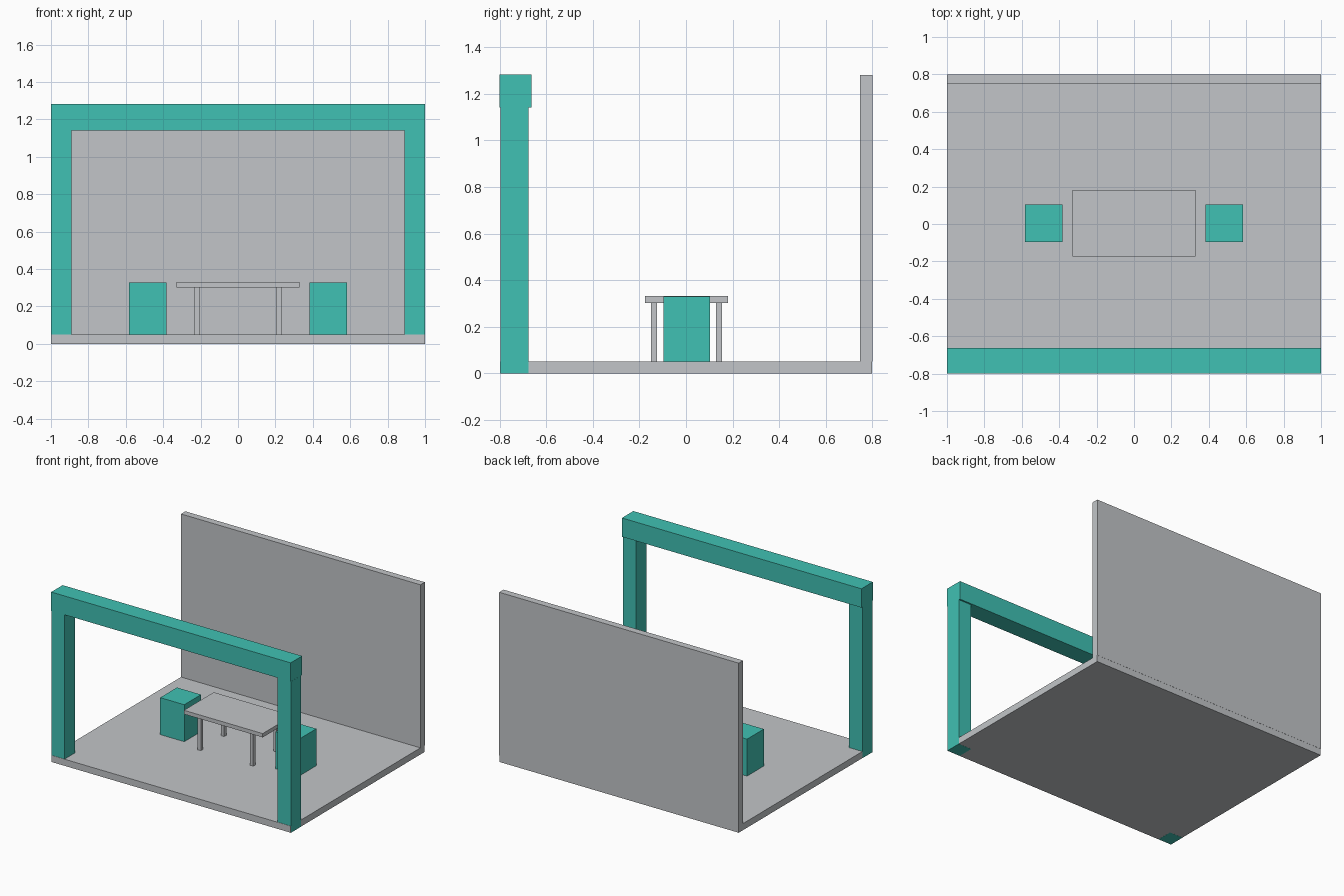
import bpy

if "Cube" in bpy.data.objects:
    bpy.data.objects.remove(bpy.data.objects["Cube"])


def material(name, rgb):
    m = bpy.data.materials.new(name)
    m.diffuse_color = (*rgb, 1.0)
    m.use_nodes = True
    m.node_tree.nodes["Principled BSDF"].inputs["Base Color"].default_value = m.diffuse_color
    return m


TEAL = material("teal", (0.051, 0.533, 0.451))
GRAY = material("light_gray", (0.540, 0.558, 0.578))


def box(name, x, y, z, mat):
    """Axis-aligned box from (min, max) ranges."""
    bpy.ops.mesh.primitive_cube_add(size=1)
    ob = bpy.context.object
    ob.name = ob.data.name = name
    ob.location = [(a + b) / 2 for a, b in (x, y, z)]
    ob.scale = [b - a for a, b in (x, y, z)]
    bpy.ops.object.transform_apply(location=True, rotation=False, scale=True)
    ob.data.materials.append(mat)
    return ob


def span(side, inner, outer):
    """Range mirrored to the left (-1) or right (1) side."""
    return tuple(sorted((side * inner, side * outer)))


FLOOR_TOP = 0.05

# Floor slab and back wall
box("floor", (-1, 1), (-0.799, 0.799), (0, FLOOR_TOP), GRAY)
box("back_wall", (-1, 1), (0.748, 0.80), (FLOOR_TOP, 1.281), GRAY)

# Front gateway: beam on two posts that run down through the floor
box("gate_beam", (-1, 1), (-0.80, -0.664), (1.141, 1.283), TEAL)
for side, label in ((-1, "left"), (1, "right")):
    box(f"gate_post_{label}", span(side, 0.89, 1.0005), (-0.797, -0.676),
        (-0.0005, 1.141), TEAL)

    # Block seats at the table ends
    box(f"seat_{label}", span(side, 0.381, 0.582), (-0.097, 0.103),
        (FLOOR_TOP, 0.329), TEAL)

    # Table legs
    for row, y in (("front", (-0.151, -0.124)), ("back", (0.128, 0.154))):
        box(f"table_leg_{row}_{label}", span(side, 0.205, 0.233), y,
            (FLOOR_TOP, 0.302), GRAY)

# Table top
box("table_top", (-0.329, 0.329), (-0.175, 0.181), (0.302, 0.331), GRAY)
